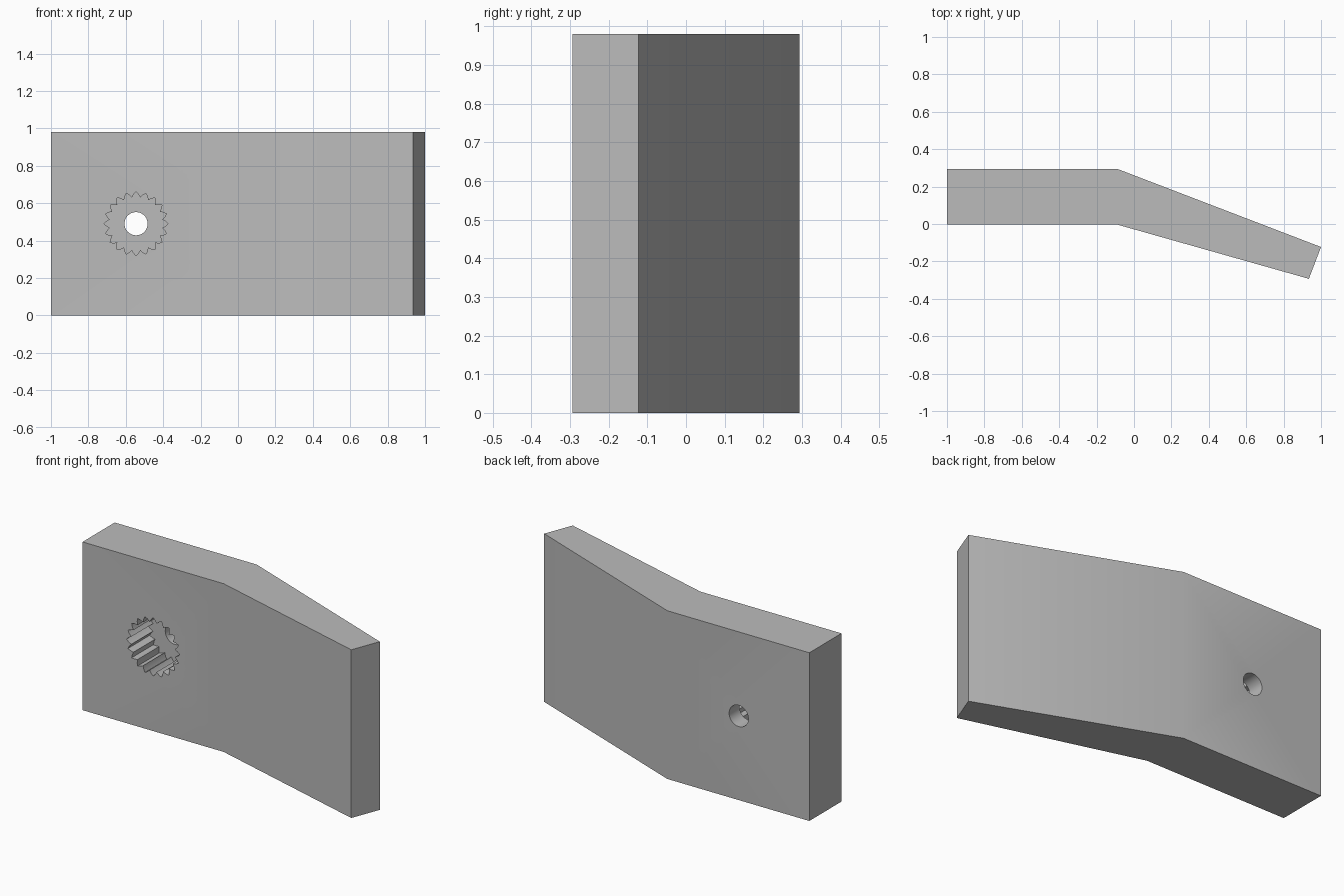
import bpy, bmesh
from math import sin, cos, pi, radians
from mathutils import Vector

cube = bpy.data.objects.get("Cube")
if cube:
    bpy.data.objects.remove(cube, do_unlink=True)

HEIGHT = 0.98
HOLE = Vector((-0.545, 0, 0.49))
FRONT_Y, BACK_Y = -0.003, 0.293
SOCKET_DEPTH = 0.2
TEETH = 20

grey = bpy.data.materials.new("plain_grey")
colour = (0.5, 0.5, 0.5, 1)
grey.diffuse_color = colour
grey.use_nodes = True
grey.node_tree.nodes["Principled BSDF"].inputs["Base Color"].default_value = colour


def prism(name, outline, sweep):
    """Extrude a closed outline along a vector."""
    bm = bmesh.new()
    face = bm.faces.new([bm.verts.new(p) for p in outline])
    ext = bmesh.ops.extrude_face_region(bm, geom=[face])
    moved = [v for v in ext["geom"] if isinstance(v, bmesh.types.BMVert)]
    bmesh.ops.translate(bm, verts=moved, vec=sweep)
    bmesh.ops.recalc_face_normals(bm, faces=bm.faces)
    mesh = bpy.data.meshes.new(name)
    bm.to_mesh(mesh)
    bm.free()
    mesh.materials.append(grey)
    obj = bpy.data.objects.new(name, mesh)
    bpy.context.collection.objects.link(obj)
    return obj


def ring(radii, y):
    """Closed outline around the hole axis, one point per radius."""
    n = len(radii)
    return [HOLE + Vector((r * sin(2 * pi * i / n), y, r * cos(2 * pi * i / n)))
            for i, r in enumerate(radii)]


# Bent, tapering plate
profile = [(-1, FRONT_Y), (-0.09, FRONT_Y), (0.935, -0.293),
           (1, -0.123), (-0.085, BACK_Y), (-1, BACK_Y)]
plate = prism("bent_plate", [(x, y, 0) for x, y in profile], (0, 0, HEIGHT))

# Toothed socket in the front and round hole through to the back
socket = prism("socket_cutter", ring([0.171, 0.158, 0.142, 0.158] * TEETH, FRONT_Y - 0.1),
               (0, SOCKET_DEPTH + 0.1, 0))
bore = prism("bore_cutter", ring([0.062] * 40, FRONT_Y - 0.1), (0, 0.6, 0))

for cutter in (socket, bore):
    cutter.hide_render = True
    mod = plate.modifiers.new(cutter.name, 'BOOLEAN')
    mod.operation = 'DIFFERENCE'
    mod.solver = 'EXACT'
    mod.object = cutter

# Bake the cuts and drop the cutters
depsgraph = bpy.context.evaluated_depsgraph_get()
cut_mesh = bpy.data.meshes.new_from_object(plate.evaluated_get(depsgraph))
plate.modifiers.clear()
plate.data = cut_mesh
plate.data.name = "bent_plate"
for cutter in (socket, bore):
    bpy.data.objects.remove(cutter, do_unlink=True)

bpy.ops.object.select_all(action='DESELECT')
plate.select_set(True)
bpy.context.view_layer.objects.active = plate
bpy.ops.object.shade_smooth_by_angle(angle=radians(30))
